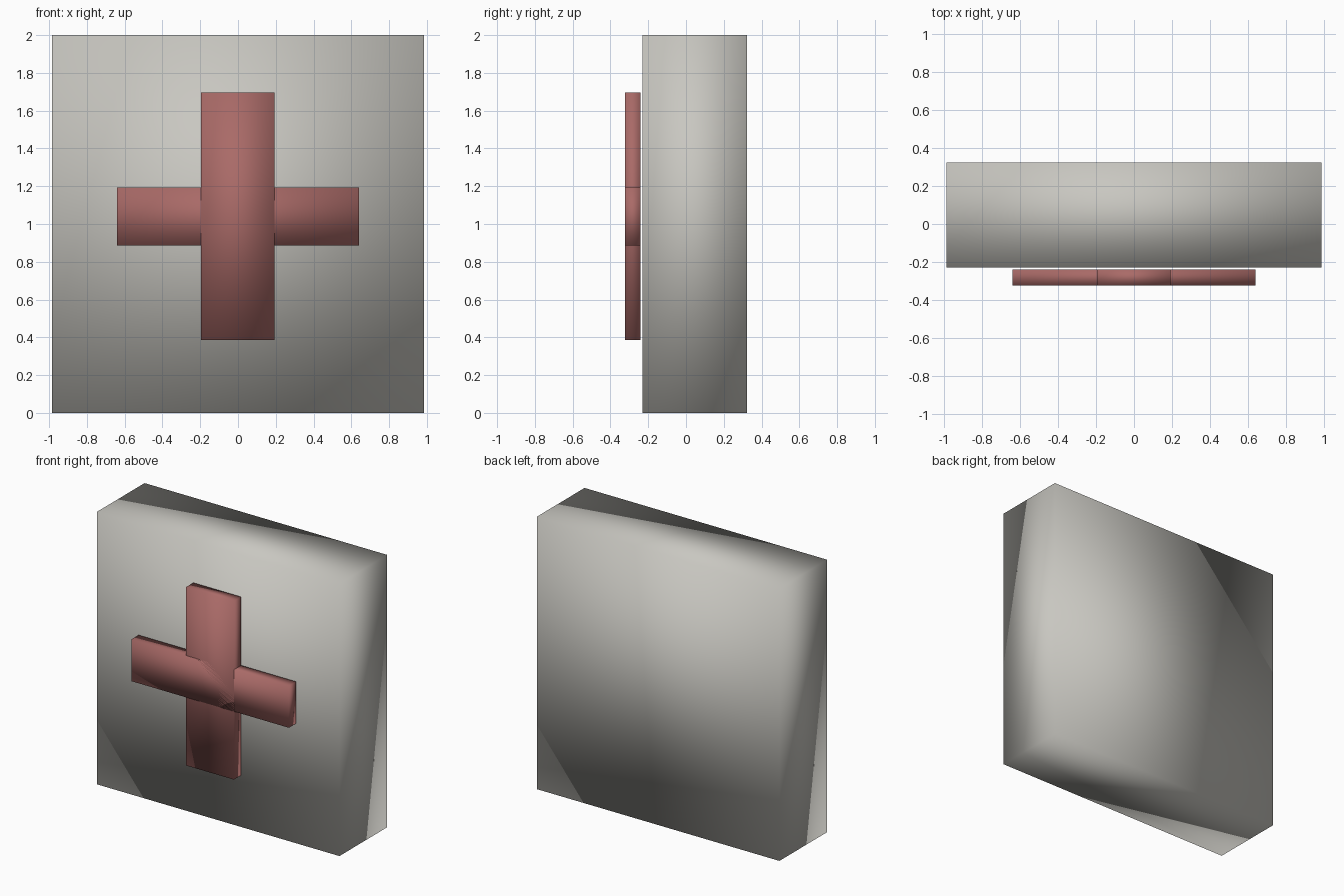
import bpy

cube = bpy.data.objects.get("Cube")
if cube:
    bpy.data.objects.remove(cube, do_unlink=True)


def make_material(name, rgb):
    mat = bpy.data.materials.new(name)
    mat.use_nodes = True
    colour = (*rgb, 1.0)
    mat.diffuse_color = colour
    mat.node_tree.nodes["Principled BSDF"].inputs["Base Color"].default_value = colour
    return mat


def soft_box(name, low, high, mat):
    """Box between two corners, shaded smooth across its edges."""
    centre = [(a + b) / 2 for a, b in zip(low, high)]
    bpy.ops.mesh.primitive_cube_add(size=1, location=centre)
    box = bpy.context.object
    box.name = name
    box.scale = [b - a for a, b in zip(low, high)]
    bpy.ops.object.transform_apply(location=False, rotation=False, scale=True)
    bpy.ops.object.shade_smooth()
    box.data.materials.append(mat)
    return box


grey = make_material("warm grey", (0.58, 0.57, 0.53))
red = make_material("muted red", (0.40, 0.145, 0.137))

# Main block
soft_box("block", (-0.985, -0.23, 0), (0.985, 0.323, 2), grey)

# Raised cross, floating just off the front face
soft_box("cross_upright", (-0.195, -0.323, 0.385), (0.193, -0.24, 1.695), red)
soft_box("cross_bar", (-0.64, -0.323, 0.885), (0.64, -0.24, 1.192), red)
